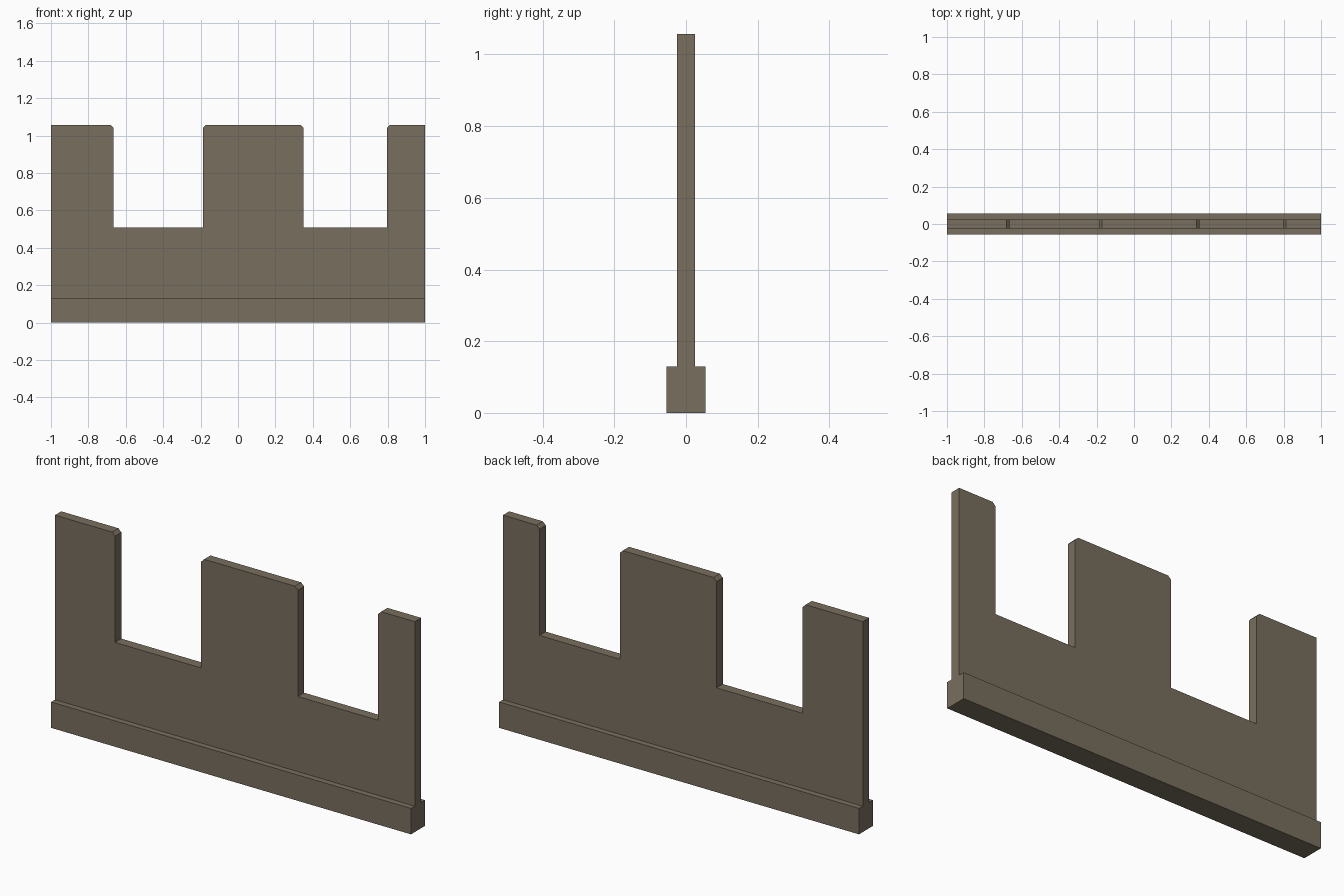
import bpy, bmesh

if "Cube" in bpy.data.objects:
    bpy.data.objects.remove(bpy.data.objects["Cube"])

stone = bpy.data.materials.new("weathered stone")
stone.diffuse_color = (0.19, 0.157, 0.112, 1)
stone.use_nodes = True
stone.node_tree.nodes["Principled BSDF"].inputs["Base Color"].default_value = stone.diffuse_color


def extrude_profile(name, points, half_depth):
    """Prism from an x-z outline, centred on y = 0."""
    bm = bmesh.new()
    face = bm.faces.new([bm.verts.new((x, -half_depth, z)) for x, z in points])
    ext = bmesh.ops.extrude_face_region(bm, geom=[face])
    moved = [v for v in ext["geom"] if isinstance(v, bmesh.types.BMVert)]
    bmesh.ops.translate(bm, verts=moved, vec=(0, 2 * half_depth, 0))
    bmesh.ops.recalc_face_normals(bm, faces=bm.faces)
    mesh = bpy.data.meshes.new(name)
    bm.to_mesh(mesh)
    bm.free()
    mesh.materials.append(stone)
    obj = bpy.data.objects.new(name, mesh)
    bpy.context.collection.objects.link(obj)
    return obj


BASE_TOP, SILL, TOP, BEVEL = 0.13, 0.507, 1.057, 0.016
GAPS = [(-0.666, -0.187), (0.35, 0.797)]

# Crenellated wall: straight outer ends, clipped corners beside each gap
outline = [(-1, BASE_TOP), (-1, TOP)]
for left, right in GAPS:
    outline += [(left - BEVEL, TOP), (left, TOP - BEVEL), (left, SILL),
                (right, SILL), (right, TOP - BEVEL), (right + BEVEL, TOP)]
outline += [(1, TOP), (1, BASE_TOP)]
extrude_profile("battlement_wall", outline, 0.025)

# Thicker plinth along the foot
extrude_profile("plinth", [(-1, 0), (-1, BASE_TOP), (1, BASE_TOP), (1, 0)], 0.055)
